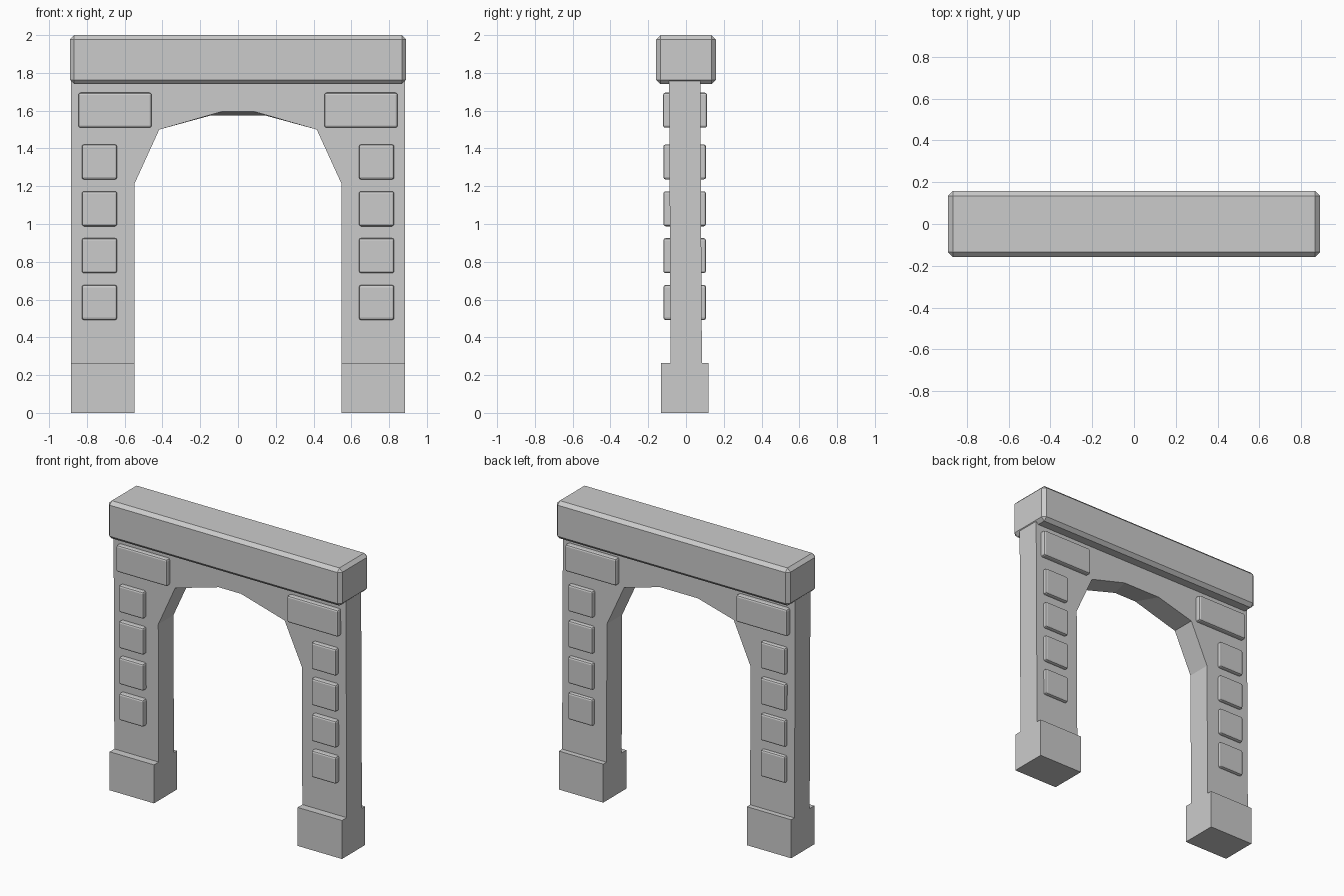
import bpy, bmesh

if "Cube" in bpy.data.objects:
    bpy.data.objects.remove(bpy.data.objects["Cube"])


def link(name, bm):
    bmesh.ops.recalc_face_normals(bm, faces=bm.faces[:])
    mesh = bpy.data.meshes.new(name)
    bm.to_mesh(mesh)
    bm.free()
    obj = bpy.data.objects.new(name, mesh)
    bpy.context.collection.objects.link(obj)
    return obj


def box(name, x, y, z, bevel=0.0, segments=1):
    """Box from (min, max) ranges, optionally with bevelled edges."""
    bm = bmesh.new()
    bmesh.ops.create_cube(bm, size=1)
    for v in bm.verts:
        v.co = [sum(r) / 2 + c * (r[1] - r[0]) for r, c in zip((x, y, z), v.co)]
    obj = link(name, bm)
    if bevel:
        mod = obj.modifiers.new("bevel", "BEVEL")
        mod.width = bevel
        mod.segments = segments
    return obj


def arch_profile(crown_x, crown_z):
    """Right half of the opening, mirrored into a closed outline."""
    half = [(crown_x, crown_z), (0.417, 1.50), (0.547, 1.215),
            (0.547, 0.265), (0.885, 0.265), (0.885, 1.77)]
    return half + [(-x, z) for x, z in reversed(half)]


# Arched wall with both legs: the crown is lower at the back, faces lean slightly
bm = bmesh.new()
front = [bm.verts.new((x, -0.08 - 0.0055 * z, z)) for x, z in arch_profile(0.085, 1.595)]
back = [bm.verts.new((x, 0.086 - 0.006 * z, z)) for x, z in arch_profile(0.143, 1.575)]
bm.faces.new(front)
bm.faces.new(back[::-1])
for i in range(len(front)):
    j = (i + 1) % len(front)
    bm.faces.new((front[i], back[i], back[j], front[j]))
link("arch_wall", bm)

# Lintel across the top
box("lintel", (-0.89, 0.89), (-0.158, 0.158), (1.74, 2.0), 0.023)


def side_range(side, a, b):
    return tuple(sorted((side * a, side * b)))


for side, label in ((-1, "left"), (1, "right")):
    # Foot block under each leg
    box(f"{label}_foot", side_range(side, 0.547, 0.885), (-0.133, 0.12), (0, 0.265))
    # Raised stones on front and back faces
    for face, y_small, y_big in (("front", (-0.12, -0.06), (-0.122, -0.06)),
                                 ("back", (0.05, 0.106), (0.05, 0.112))):
        box(f"{label}_{face}_corner_stone", side_range(side, 0.457, 0.845),
            y_big, (1.51, 1.695), 0.012, 2)
        for i in range(4):
            z = 0.492 + 0.248 * i
            box(f"{label}_{face}_stone_{i + 1}", side_range(side, 0.64, 0.827),
                y_small, (z, z + 0.185), 0.012, 2)
